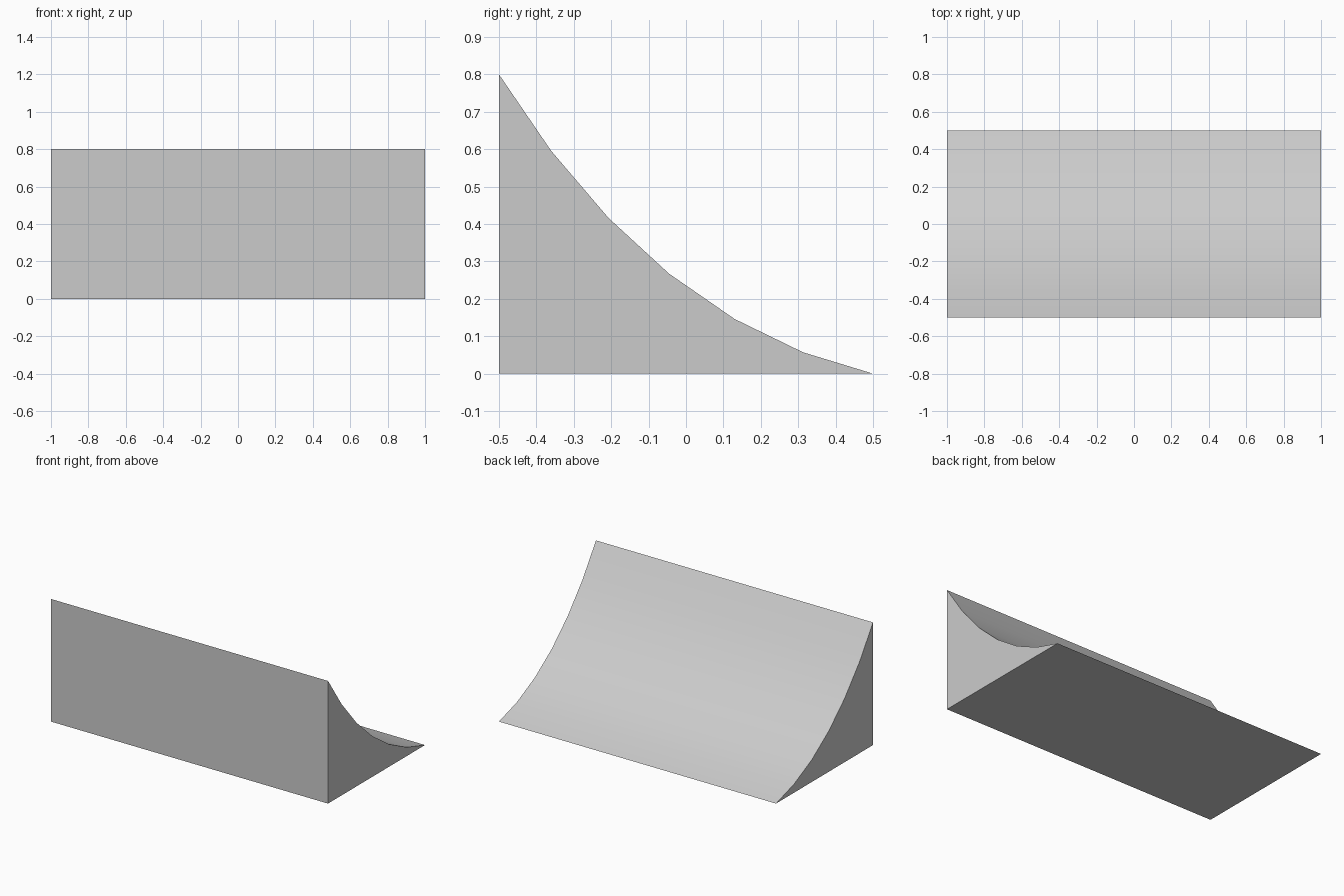
import bpy, bmesh
from math import radians

if "Cube" in bpy.data.objects:
    bpy.data.objects.remove(bpy.data.objects["Cube"])

# Side profile (y, z): upright front, flat base, concave slope at the back
slope = [(0.5, 0.0), (0.313, 0.057), (0.13, 0.146), (-0.045, 0.267),
         (-0.207, 0.416), (-0.36, 0.595), (-0.5, 0.8)]
profile = [(-0.5, 0.0)] + slope

# Curved ramp: profile face extruded along x
bm = bmesh.new()
end = bm.faces.new([bm.verts.new((-1, y, z)) for y, z in profile])
out = bmesh.ops.extrude_face_region(bm, geom=[end], use_keep_orig=True)
moved = [g for g in out["geom"] if isinstance(g, bmesh.types.BMVert)]
bmesh.ops.translate(bm, verts=moved, vec=(2, 0, 0))
bmesh.ops.recalc_face_normals(bm, faces=bm.faces)

mesh = bpy.data.meshes.new("curved_ramp")
bm.to_mesh(mesh)
bm.free()
ramp = bpy.data.objects.new("curved_ramp", mesh)
bpy.context.collection.objects.link(ramp)

# Smooth slope with sharp outer edges
bpy.context.view_layer.objects.active = ramp
ramp.select_set(True)
bpy.ops.object.shade_smooth_by_angle(angle=radians(15))
